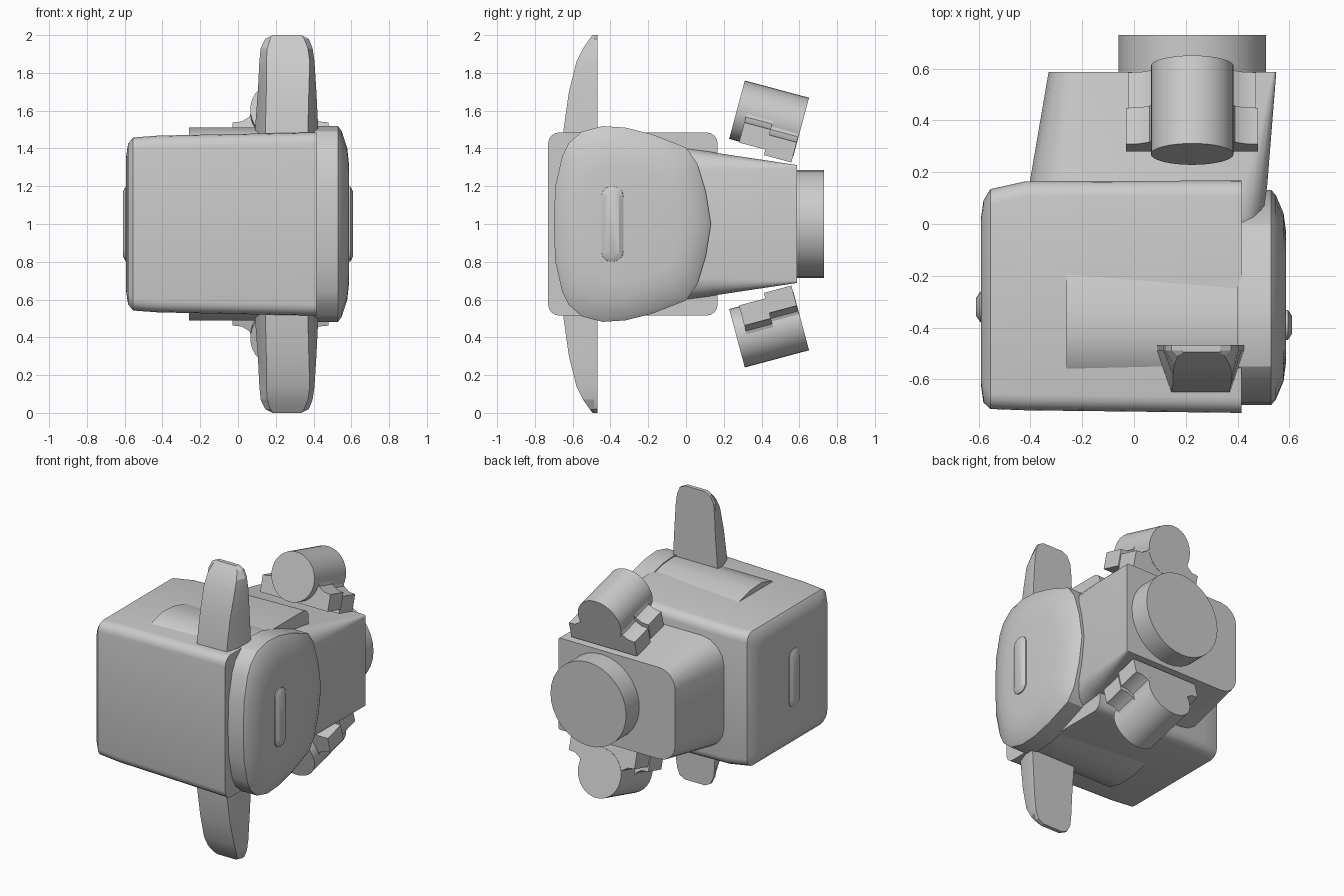
import bpy, bmesh, math
from mathutils import Vector

if "Cube" in bpy.data.objects:
    bpy.data.objects.remove(bpy.data.objects["Cube"])


def loft(name, rings, angle=30):
    """Skin a list of equal-length rings and close both ends."""
    bm = bmesh.new()
    vs = [[bm.verts.new(p) for p in ring] for ring in rings]
    n = len(rings[0])
    for a, b in zip(vs, vs[1:]):
        for i in range(n):
            j = (i + 1) % n
            bm.faces.new((a[i], a[j], b[j], b[i]))
    bm.faces.new(vs[0])
    bm.faces.new(vs[-1])
    bmesh.ops.recalc_face_normals(bm, faces=bm.faces)
    me = bpy.data.meshes.new(name)
    bm.to_mesh(me)
    bm.free()
    ob = bpy.data.objects.new(name, me)
    bpy.context.collection.objects.link(ob)
    bpy.ops.object.select_all(action='DESELECT')
    ob.select_set(True)
    bpy.context.view_layer.objects.active = ob
    bpy.ops.object.shade_smooth_by_angle(angle=math.radians(angle))
    return ob


def rounded(a0, a1, b0, b1, r_low, r_high, n=4):
    """Rounded rectangle; separate corner radii for the a0 and a1 sides."""
    pts = []
    for ca, cb, r, start in ((a1 - r_high, b1 - r_high, r_high, 0),
                             (a0 + r_low, b1 - r_low, r_low, 90),
                             (a0 + r_low, b0 + r_low, r_low, 180),
                             (a1 - r_high, b0 + r_high, r_high, 270)):
        for i in range(n + 1):
            t = math.radians(start + 90 * i / n)
            pts.append((ca + r * math.cos(t), cb + r * math.sin(t)))
    return pts


def circle(ca, cb, r, n=32):
    return [(ca + r * math.cos(2 * math.pi * i / n),
             cb + r * math.sin(2 * math.pi * i / n)) for i in range(n)]


# Main box, lofted along x with a rounded left end
sections = [(-0.592, -0.62, 0.02, 0.36), (-0.582, -0.69, 0.09, 0.425),
            (-0.555, -0.715, 0.135, 0.458), (-0.42, -0.72, 0.165, 0.468),
            (0.415, -0.73, 0.168, 0.485)]
loft("main_box", [[(x, y, z) for y, z in rounded(y0, y1, 1 - h, 1 + h, 0.06, 0.06)]
                  for x, y0, y1, h in sections])

# Right end cap and the inner drum that bulges through the box
half = [(-0.70, 0), (-0.692, 0.2), (-0.655, 0.36), (-0.62, 0.43), (-0.55, 0.49),
        (-0.44, 0.518), (-0.32, 0.51), (-0.18, 0.475), (0.0, 0.405),
        (0.06, 0.32), (0.105, 0.17), (0.132, 0)]
outline = half + [(y, -z) for y, z in half[-2:0:-1]]


def cap_ring(x, s):
    return [(x, -0.28 + (y + 0.28) * s, 1 + z * s) for y, z in outline]


loft("end_cap", [cap_ring(x, s) for x, s in
                 ((0.40, 1), (0.53, 1), (0.548, 0.95), (0.578, 0.78), (0.588, 0.6))], 25)
loft("inner_drum", [cap_ring(-0.26, 0.985), cap_ring(0.41, 0.985)])

# Slim raised bars on both ends
for side, x0, yc in (("right", 0.57, -0.39), ("left", -0.57, -0.32)):
    s = 1 if x0 > 0 else -1
    rings = []
    for d, w, h in ((0, 0.06, 0.2), (0.025, 0.058, 0.198), (0.04, 0.035, 0.17)):
        rings.append([(x0 + s * d, y, z) for y, z in
                      rounded(yc - w, yc + w, 1 - h, 1 + h, w * 0.9, w * 0.9)])
    loft(side + "_bar", rings)

# Rear housing, tapering backwards, and the large round nozzle
loft("rear_housing", [[(x, y, z) for x, z in rounded(x0, x1, 1 - h, 1 + h, r, q)]
                      for y, x0, x1, h, r, q in
                      ((-0.1, -0.44, 0.48, 0.43, 0.2, 0.16),
                       (0.15, -0.405, 0.515, 0.378, 0.17, 0.09),
                       (0.588, -0.33, 0.55, 0.312, 0.12, 0.012))])
loft("rear_nozzle", [[(x, y, z) for x, z in circle(0.225, 1, 0.285)]
                     for y in (0.57, 0.73)])

# Thruster bracket profile: flared foot blending up to the barrel (x, up)
side_curve = [(0.255, -0.185), (0.255, -0.075), (0.205, -0.07),
              (0.165, -0.045), (0.15, 0.0), (0.1, 0.09)]
bracket = side_curve + [(-x, u) for x, u in reversed(side_curve)]

fin_rows = [  # height, back left x, back right x, front y, front left x, front right x
    (0.40, 0.085, 0.43, -0.655, 0.145, 0.37), (0.50, 0.09, 0.425, -0.648, 0.145, 0.37),
    (0.70, 0.105, 0.415, -0.62, 0.15, 0.375), (0.86, 0.113, 0.405, -0.58, 0.15, 0.38),
    (0.93, 0.12, 0.395, -0.545, 0.155, 0.37), (0.98, 0.145, 0.375, -0.51, 0.17, 0.35),
    (1.00, 0.185, 0.335, -0.495, 0.19, 0.33)]

for tag, s in (("upper", 1), ("lower", -1)):
    # Fin with flat back and chamfered front
    loft(tag + "_fin", [[(p, q, 1 + s * h) for p, q in
                         ((bl, -0.468), (bl, -0.488), (fl, fy),
                          (fr, fy), (br, -0.488), (br, -0.468))]
                        for h, bl, br, fy, fl, fr in fin_rows], 20)

    # Small tilted thruster: barrel plus bracket
    t = math.radians(15)

    def place(a, x, u):
        return (0.225 + x, 0.27 + a * math.cos(t) + u * math.sin(t),
                1 + s * (0.605 - a * math.sin(t) + u * math.cos(t)))

    loft(tag + "_thruster_barrel", [[place(a, x, u) for x, u in circle(0, 0, 0.16)]
                                    for a in (0, 0.352)])
    loft(tag + "_thruster_bracket_front",
         [[place(a, x, u + 0.02) for x, u in bracket] for a in (0.055, 0.2)])
    loft(tag + "_thruster_bracket_rear",
         [[place(a, x * 0.97, u - 0.01) for x, u in bracket] for a in (0.2, 0.35)])
